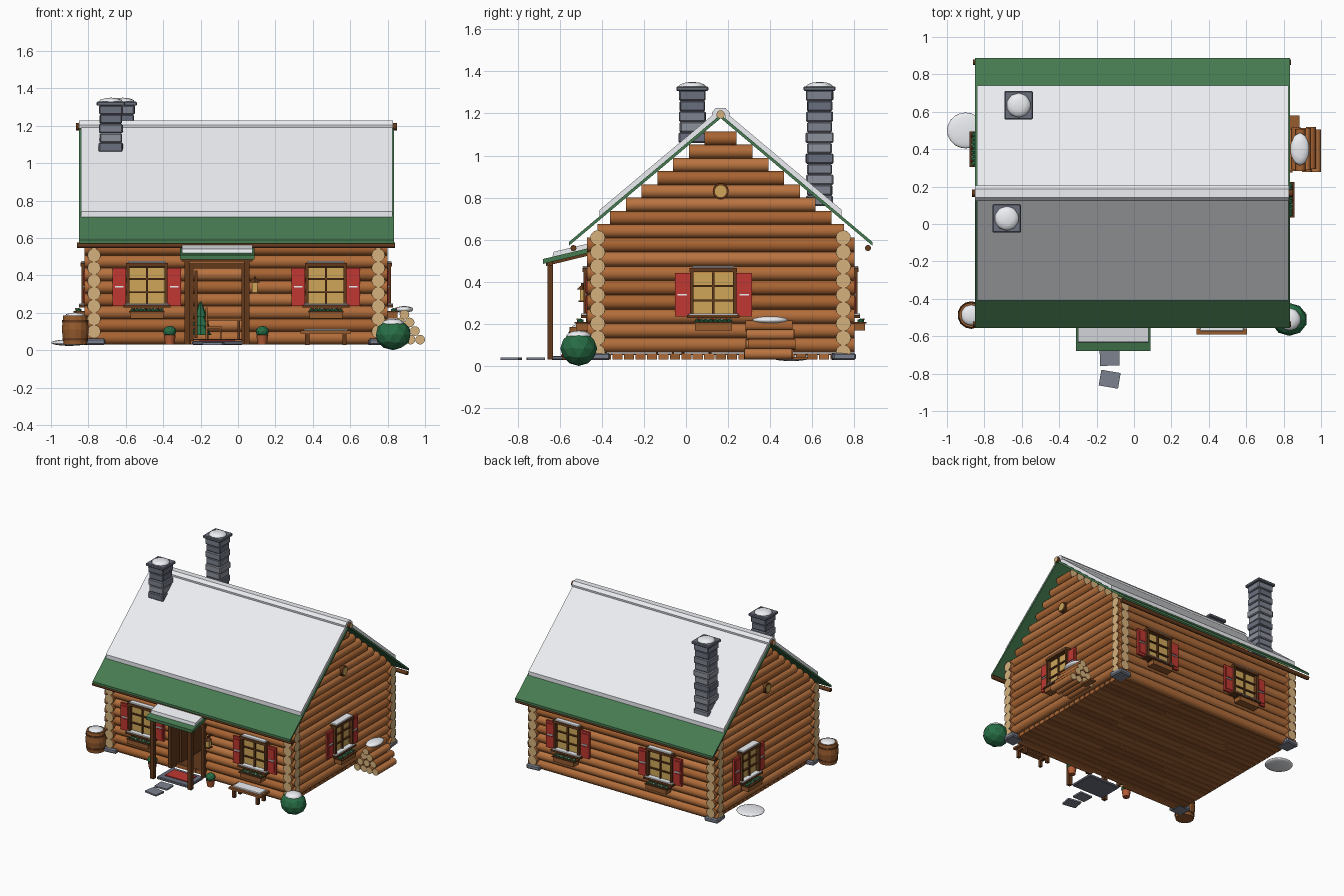
import bpy, bmesh, math, random
from mathutils import Matrix, Vector

if "Cube" in bpy.data.objects:
    bpy.data.objects.remove(bpy.data.objects["Cube"])
random.seed(4)
T = Matrix.Identity(4)          # current placement frame used by the helpers
YC = 0.165                      # ridge line in y


def mat(name, r, g, b):
    m = bpy.data.materials.new(name)
    m.diffuse_color = [(c / 255) ** 2.2 for c in (r, g, b)] + [1]
    m.use_nodes = True
    m.node_tree.nodes["Principled BSDF"].inputs["Base Color"].default_value = m.diffuse_color
    return m


WOODS = [mat("log_wood_%d" % i, *c) for i, c in enumerate([(176, 108, 60), (166, 99, 53), (184, 115, 66)])]
DARK = mat("dark_wood", 100, 60, 34)
MID = mat("plank_wood", 150, 92, 50)
END = mat("end_grain", 212, 176, 124)
GREEN = mat("roof_green", 72, 122, 82)
SNOW = mat("snow", 236, 238, 242)
RED = mat("shutter_red", 190, 58, 52)
GLASS = mat("lit_glass", 205, 165, 90)
LEAF = mat("leaf_green", 44, 110, 72)
STONES = [mat("stone_%d" % i, *c) for i, c in enumerate([(124, 129, 142), (106, 111, 125), (140, 144, 155)])]
CLAY = mat("terracotta", 178, 92, 56)


def finish(name, bm, mats, smooth=False):
    bmesh.ops.recalc_face_normals(bm, faces=bm.faces)
    me = bpy.data.meshes.new(name)
    bm.to_mesh(me)
    bm.free()
    for m in mats:
        me.materials.append(m)
    for p in me.polygons:
        p.use_smooth = smooth and len(p.vertices) <= 4
    ob = bpy.data.objects.new(name, me)
    ob.matrix_world = T
    bpy.context.collection.objects.link(ob)
    return ob


def box(name, c, s, m, rz=0, bev=0):
    bm = bmesh.new()
    M = Matrix.Translation(c) @ Matrix.Rotation(rz, 4, 'Z') @ Matrix.Diagonal((*s, 1))
    bmesh.ops.create_cube(bm, size=1, matrix=M)
    if bev:
        bmesh.ops.bevel(bm, geom=bm.edges[:], offset=bev, segments=1, affect='EDGES')
    return finish(name, bm, [m])


def rod(name, a, b, r, m, cap=None, n=12, r2=None, smooth=True):
    a, b = Vector(a), Vector(b)
    d = b - a
    M = Matrix.Translation((a + b) / 2) @ d.to_track_quat('Z', 'Y').to_matrix().to_4x4()
    bm = bmesh.new()
    bmesh.ops.create_cone(bm, cap_ends=True, segments=n, radius1=r, radius2=r if r2 is None else r2,
                          depth=d.length, matrix=M)
    for f in bm.faces:
        f.material_index = 1 if len(f.verts) > 4 and cap else 0
    return finish(name, bm, [m, cap or m], smooth)


def ball(name, c, s, m, sub=2, smooth=True):
    bm = bmesh.new()
    bmesh.ops.create_icosphere(bm, subdivisions=sub, radius=1,
                               matrix=Matrix.Translation(c) @ Matrix.Diagonal((*s, 1)))
    return finish(name, bm, [m], smooth)


def prism(name, pts, x0, x1, m):
    # (y, z) profile extruded along x
    bm = bmesh.new()
    f = bm.faces.new([bm.verts.new((x0, y, z)) for y, z in pts])
    g = bmesh.ops.extrude_face_region(bm, geom=[f])
    bmesh.ops.translate(bm, vec=(x1 - x0, 0, 0), verts=[v for v in g["geom"] if isinstance(v, bmesh.types.BMVert)])
    return finish(name, bm, [m])


def log(name, a, b, r=0.036):
    return rod(name, a, b, r, random.choice(WOODS), END)


# log walls: front and back rows, the front split by the doorway
for i in range(9):
    z = 0.065 + 0.068 * i
    log("back_wall_log", (-0.82, 0.748, z), (0.80, 0.748, z))
    if z < 0.44:
        log("front_wall_log", (-0.82, -0.42, z), (-0.25, -0.42, z))
        log("front_wall_log", (0.03, -0.42, z), (0.80, -0.42, z))
    else:
        log("front_wall_log", (-0.82, -0.42, z), (0.80, -0.42, z))
# side rows and stepped gables
for x in (-0.77, 0.75):
    for i in range(8):
        z = 0.099 + 0.068 * i
        log("side_wall_log", (x, -0.47, z), (x, 0.80, z))
    for k in range(8):
        z = 0.64 + 0.063 * k
        h = min(0.585, (1.145 - z) / 0.84)
        log("gable_log", (x, YC - h, z), (x, YC + h, z), 0.034)
    s = 1 if x > 0 else -1
    rod("gable_window_frame", (x, YC, 0.83), (x + s * 0.045, YC, 0.83), 0.038, DARK, n=16)
    rod("gable_window_glass", (x, YC, 0.83), (x + s * 0.05, YC, 0.83), 0.028, GLASS, n=16)
    for y in (-0.42, 0.748):
        box("corner_stone", (x, y, 0.045), (0.11, 0.11, 0.035), STONES[0], 0.1, 0.008)

# plank floor
for j in range(21):
    y = -0.38 + j * 0.0545
    cut = random.uniform(-0.5, 0.5)
    for a, b in ((-0.77, cut - 0.003), (cut + 0.003, 0.75)):
        box("floor_plank", ((a + b) / 2, y, 0.044), (b - a, 0.048, 0.028), random.choice([MID, WOODS[1], WOODS[0]]))
box("floor_base", (-0.01, YC, 0.056), (1.5, 1.12, 0.008), DARK)

# roof, snow sheets and eave logs, mirrored about the ridge
K = 0.84


def slope(s, d0, d1, low, high):
    return [(YC + s * d, 1.195 - K * d + o) for d, o in ((d0, low), (d1, low), (d1, high), (d0, high))]


for s in (-1, 1):
    prism("roof_slab", slope(s, 0, 0.722, -0.018, 0), -0.85, 0.835, GREEN)
    prism("roof_snow", slope(s, 0.02, 0.575, 0, 0.03), -0.84, 0.825, SNOW)
    rod("eave_log", (-0.86, YC + s * 0.70, 0.56), (0.84, YC + s * 0.70, 0.56), 0.015, DARK, n=8)
prism("ridge_snow", [(YC - 0.04, 1.185), (YC - 0.042, 1.205), (YC - 0.022, 1.227), (YC + 0.022, 1.227),
                     (YC + 0.042, 1.205), (YC + 0.04, 1.185), (YC, 1.2)], -0.85, 0.83, SNOW)
rod("ridge_log", (-0.867, YC, 1.195), (0.85, YC, 1.195), 0.02, DARK, END)

# stone chimneys with snow caps
for x, y, z0, z1 in ((-0.68, 0.03, 1.06, 1.31), (-0.617, 0.635, 0.76, 1.31)):
    n = round((z1 - z0) / 0.052)
    h = (z1 - z0) / n
    for k in range(n):
        w = 0.125 - 0.008 * (k % 2) + random.uniform(0, 0.006)
        box("chimney_stone", (x, y, z0 + h * (k + 0.5)), (w, w, h), STONES[random.randrange(3)],
            random.uniform(-.03, .03), 0.006)
    box("chimney_cap", (x, y, z1 + 0.008), (0.152, 0.152, 0.022), STONES[1], 0, 0.005)
    ball("chimney_snow", (x, y, z1 + 0.018), (0.066, 0.066, 0.022), SNOW)


# shuttered windows; local frame: x along wall, -y outward
def window(x, y, rz):
    global T
    T = Matrix.Translation((x, y, 0)) @ Matrix.Rotation(rz, 4, 'Z')
    box("window_glass", (0, 0.012, 0.343), (0.2, 0.03, 0.2), GLASS)
    for s in (-1, 1):
        box("window_side_frame", (s * 0.102, 0, 0.343), (0.016, 0.06, 0.22), DARK)
        box("shutter", (s * 0.147, -0.006, 0.338), (0.072, 0.016, 0.205), RED)
        for dz in (-0.048, 0.048):
            box("shutter_panel", (s * 0.147, -0.016, 0.338 + dz), (0.05, 0.006, 0.075), RED)
        box("shutter_snow", (s * 0.147, -0.017, 0.338), (0.045, 0.008, 0.008), SNOW)
    box("window_mullion", (0, -0.006, 0.343), (0.011, 0.02, 0.2), DARK)
    for z in (0.31, 0.38):
        box("window_bar", (0, -0.006, z), (0.2, 0.018, 0.009), DARK)
    box("window_lintel", (0, -0.002, 0.456), (0.225, 0.065, 0.02), DARK)
    box("lintel_snow", (0, -0.003, 0.47), (0.2, 0.06, 0.012), SNOW, 0, 0.004)
    box("window_sill", (0, -0.012, 0.235), (0.25, 0.06, 0.014), DARK)
    box("sill_snow", (0, -0.016, 0.245), (0.235, 0.05, 0.01), SNOW, 0, 0.003)
    box("flower_box", (0, -0.035, 0.187), (0.175, 0.06, 0.038), MID)
    box("flower_box_rim", (0, -0.037, 0.205), (0.19, 0.068, 0.008), DARK)
    for k in range(8):
        px = -0.077 + 0.022 * k
        ball("box_leaf", (px, -0.045, 0.214), (0.014, 0.018, 0.012), LEAF, 1, False)
        ball("box_flower", (px + 0.008, -0.058, 0.221), (0.006,) * 3, (RED, END, SNOW)[k % 3], 1, False)
    T = Matrix.Identity(4)


for x in (-0.487, 0.47):
    window(x, -0.458, 0)
for x in (-0.34, 0.45):
    window(x, 0.786, math.pi)
window(0.788, 0.13, math.pi / 2)
window(-0.808, 0.40, -math.pi / 2)

# doorway, open door, porch
for x in (-0.25, 0.03):
    box("door_jamb", (x, -0.425, 0.25), (0.024, 0.1, 0.40), DARK)
box("door_head", (-0.11, -0.425, 0.45), (0.304, 0.1, 0.026), DARK)
box("open_door", (-0.225, -0.26, 0.245), (0.016, 0.24, 0.36), DARK)
for x in (-0.273, 0.047):
    box("porch_post", (x, -0.645, 0.26), (0.028, 0.028, 0.46), DARK)
    prism("porch_rafter", [(-0.665, 0.475), (-0.44, 0.53), (-0.44, 0.55), (-0.665, 0.497)], x - 0.012, x + 0.012, DARK)
box("porch_beam", (-0.113, -0.645, 0.487), (0.38, 0.028, 0.024), DARK)
prism("porch_roof", [(-0.68, 0.485), (-0.68, 0.508), (-0.44, 0.565), (-0.44, 0.542)], -0.31, 0.088, GREEN)
prism("porch_snow", [(-0.635, 0.517), (-0.63, 0.542), (-0.45, 0.585), (-0.45, 0.56)], -0.3, 0.078, SNOW)
box("door_step", (-0.11, -0.545, 0.038), (0.27, 0.19, 0.02), STONES[1], 0, 0.004)
box("door_mat", (-0.11, -0.54, 0.051), (0.19, 0.11, 0.008), RED)
box("path_stone", (-0.13, -0.715, 0.034), (0.105, 0.085, 0.012), STONES[0], 0.03)
box("path_stone", (-0.13, -0.83, 0.034), (0.105, 0.085, 0.012), STONES[0], -0.17)

# lantern beside the door
box("lantern_bracket", (0.09, -0.475, 0.388), (0.01, 0.05, 0.01), DARK)
box("lantern_glass", (0.09, -0.49, 0.337), (0.03, 0.03, 0.05), GLASS)
box("lantern_base", (0.09, -0.49, 0.308), (0.042, 0.042, 0.008), DARK)
rod("lantern_top", (0.09, -0.49, 0.362), (0.09, -0.49, 0.385), 0.03, DARK, n=4, r2=0.006, smooth=False)

# table, chair and small tree inside
box("table_top", (-0.08, 0.05, 0.165), (0.2, 0.16, 0.014), MID)
box("chair_seat", (-0.13, -0.1, 0.12), (0.09, 0.09, 0.012), MID)
for sx in (-1, 1):
    for sy in (-1, 1):
        box("table_leg", (-0.08 + sx * 0.085, 0.05 + sy * 0.065, 0.11), (0.014, 0.014, 0.11), DARK)
        box("chair_leg", (-0.13 + sx * 0.038, -0.1 + sy * 0.038, 0.088), (0.01, 0.01, 0.064), MID)
    box("chair_back_post", (-0.168, -0.1 + sx * 0.038, 0.17), (0.01, 0.01, 0.11), MID)
for z in (0.16, 0.19, 0.22):
    box("chair_back_slat", (-0.168, -0.1, z), (0.008, 0.08, 0.014), MID)
for z, r in ((0.08, 0.06), (0.13, 0.048), (0.18, 0.035)):
    rod("indoor_tree", (-0.2, 0.2, z), (-0.2, 0.2, z + 0.08), r, LEAF, n=8, r2=0.004, smooth=False)

# potted shrubs
for x in (-0.365, 0.13):
    rod("flower_pot", (x, -0.52, 0.03), (x, -0.52, 0.08), 0.024, CLAY, n=12, r2=0.032)
    ball("pot_shrub", (x, -0.52, 0.1), (0.036, 0.036, 0.03), LEAF, 2, False)

# snowy bench
for y in (-0.575, -0.535, -0.495):
    box("bench_slat", (0.47, y, 0.096), (0.27, 0.033, 0.016), MID)
box("bench_snow", (0.47, -0.53, 0.107), (0.235, 0.085, 0.012), SNOW, 0, 0.004)
for x in (0.37, 0.57):
    box("bench_rail", (x, -0.535, 0.08), (0.022, 0.1, 0.016), DARK)
    for y in (-0.575, -0.5):
        box("bench_leg", (x, y, 0.055), (0.022, 0.022, 0.055), DARK)

# corner bush with snow
ball("corner_bush", (0.83, -0.51, 0.083), (0.097, 0.088, 0.083), LEAF, 2, False)
ball("bush_snow", (0.83, -0.51, 0.142), (0.062, 0.06, 0.026), SNOW)

# barrel
bx, by = -0.87, -0.487
rod("barrel_lower", (bx, by, 0.03), (bx, by, 0.11), 0.064, MID, n=14, r2=0.074, smooth=False)
rod("barrel_upper", (bx, by, 0.11), (bx, by, 0.185), 0.074, MID, n=14, r2=0.066, smooth=False)
for z, r in ((0.058, 0.0705), (0.155, 0.0725)):
    rod("barrel_hoop", (bx, by, z - 0.006), (bx, by, z + 0.006), r, DARK, n=14)
ball("barrel_snow", (bx, by, 0.185), (0.056, 0.056, 0.016), SNOW)

# firewood stack against the right wall
for k, z in enumerate((0.056, 0.102, 0.148, 0.19)):
    for j in range(4 - k):
        x = 0.974 - 0.028 * k - 0.051 * j
        o = random.uniform(-0.012, 0.012)
        log("firewood", (x, 0.285 + o, z), (x, 0.51 + o, z), 0.026)
ball("firewood_snow", (0.887, 0.4, 0.218), (0.052, 0.088, 0.018), SNOW)
box("loose_plank", (0.86, 0.53, 0.036), (0.05, 0.1, 0.012), MID)

# snow drift on the left
ball("snow_drift", (-0.9, 0.5, 0.04), (0.1, 0.096, 0.017), SNOW, 3)
